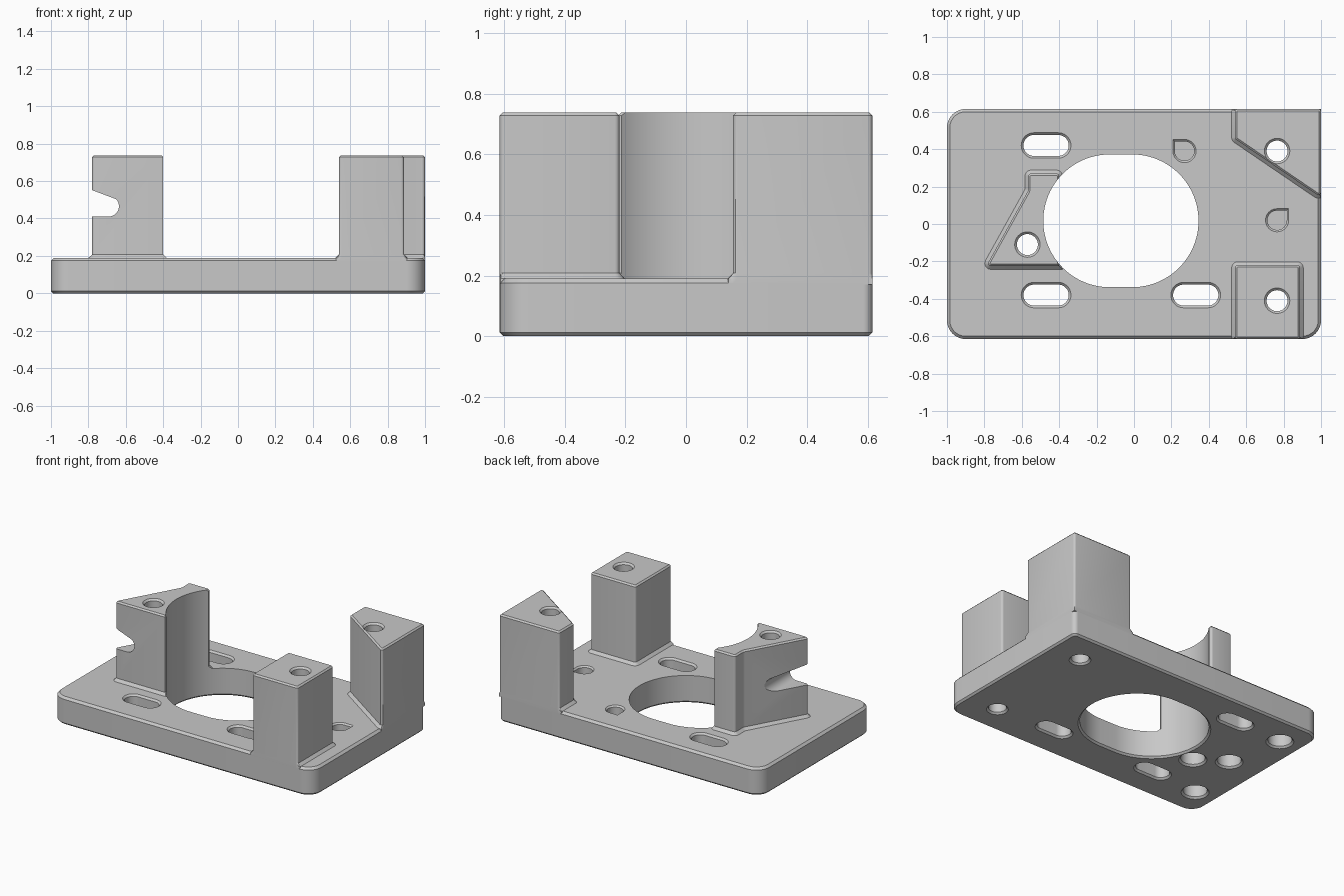
import bpy, bmesh, math
from mathutils import Vector

if "Cube" in bpy.data.objects:
    bpy.data.objects.remove(bpy.data.objects["Cube"])

HX, HY, TOP, HIGH = 1.0, 0.615, 0.19, 0.738

grey = bpy.data.materials.new("plain_grey")
grey.use_nodes = True
grey.diffuse_color = (0.58, 0.58, 0.58, 1)
grey.node_tree.nodes["Principled BSDF"].inputs["Base Color"].default_value = (0.58, 0.58, 0.58, 1)


def rounded(corners, segs=6):
    """Counter-clockwise polygon of (x, y, radius) with its corners rounded."""
    out, n = [], len(corners)
    for i, (x, y, r) in enumerate(corners):
        p = Vector((x, y))
        if r == 0:
            out.append(p)
            continue
        a = (Vector(corners[i - 1][:2]) - p).normalized()
        b = (Vector(corners[(i + 1) % n][:2]) - p).normalized()
        half = a.angle(b) / 2
        centre = p + (a + b).normalized() * r / math.sin(half)
        start = p + a * r / math.tan(half) - centre
        end = p + b * r / math.tan(half) - centre
        sweep = math.atan2(start.x * end.y - start.y * end.x, start.dot(end))
        for k in range(segs + 1):
            c, s = math.cos(sweep * k / segs), math.sin(sweep * k / segs)
            out.append(centre + Vector((start.x * c - start.y * s, start.x * s + start.y * c)))
    return out


def grown(loop, d):
    """Offset a loop outwards by d with mitred corners."""
    out, n = [], len(loop)
    for i, p in enumerate(loop):
        e, f = (p - loop[i - 1]).normalized(), (loop[(i + 1) % n] - p).normalized()
        u, v = Vector((e.y, -e.x)), Vector((f.y, -f.x))
        out.append(p + (u + v) * d / (1 + u.dot(v)))
    return out


def stack(name, loop, levels):
    """Solid from one loop repeated at (offset, height) levels, kept within the footprint if it is a part."""
    bm = bmesh.new()
    rings = []
    for d, z in levels:
        rings.append([bm.verts.new((max(-HX, min(HX, p.x)), max(-HY, min(HY, p.y)), z))
                      for p in grown(loop, d)])
    n = len(loop)
    for lo, hi in zip(rings, rings[1:]):
        for i in range(n):
            j = (i + 1) % n
            bm.faces.new((lo[i], lo[j], hi[j], hi[i]))
    bm.faces.new(rings[0][::-1])
    bm.faces.new(rings[-1])
    bmesh.ops.remove_doubles(bm, verts=bm.verts, dist=1e-5)
    mesh = bpy.data.meshes.new(name)
    bm.to_mesh(mesh)
    bm.free()
    mesh.materials.append(grey)
    ob = bpy.data.objects.new(name, mesh)
    bpy.context.collection.objects.link(ob)
    return ob


def slot(cx, cy, half, r, segs=24):
    """Stadium outline; half = 0 gives a circle."""
    out = []
    for side in (1, -1):
        for k in range(segs + (half > 0)):
            t = math.pi * (k / segs - 0.5)
            out.append(Vector((cx + side * (half + r * math.cos(t)), cy + side * r * math.sin(t))))
    return out


def teardrop(cx, cy, r, turn):
    """Circle with one square corner pointing along the angle turn."""
    out = [Vector((cx + r * math.cos(turn + math.radians(a)), cy + r * math.sin(turn + math.radians(a))))
           for a in range(45, 316, 15)]
    out.append(Vector((cx, cy)) + r * math.sqrt(2) * Vector((math.cos(turn), math.sin(turn))))
    return out


def cut(targets, tool):
    """Subtract a cutter from each part, then discard it."""
    bpy.context.view_layer.update()
    for target in targets:
        mod = target.modifiers.new("cut", "BOOLEAN")
        mod.operation, mod.solver, mod.object = "DIFFERENCE", "EXACT", tool
        bpy.context.view_layer.objects.active = target
        bpy.ops.object.modifier_apply(modifier=mod.name)
    bpy.data.objects.remove(tool)


# Base plate with chamfered rims
plate = rounded([(-HX, -HY, .1), (HX, -HY, .1), (HX, HY, .03), (-HX, HY, .1)], 10)
base = stack("mounting_base", plate, [(-.012, 0), (0, .012), (0, TOP - .015), (-.015, TOP)])

# Three posts with flared feet and chamfered tops
E = .015
FOOT = [(.018, TOP - .02), (.018, TOP), (0, TOP + .018), (0, HIGH - .01), (-.01, HIGH)]
notched = stack("notched_post", rounded([(-.79, -.225, E), (-.40, -.225, 0), (-.40, .27, E),
                                         (-.565, .27, E), (-.565, .18, .04)], 4), FOOT)
front = stack("front_post", rounded([(.54, -HY, E), (.887, -HY, E), (.887, -.22, E), (.54, -.22, E)], 4), FOOT)
corner = stack("corner_post", rounded([(.54, .455, E), (HX, .142, E), (HX, HY, E), (.54, HY, E)], 4), FOOT)

# Large opening, also hollowing the notched post
cut([base, notched], stack("opening", slot(-.07, .017, .06, .355, 48),
                           [(.012, -.05), (.012, 0), (0, .012), (0, 1)]))

# Oblong slots through the plate
for x, y in ((-.47, .42), (-.47, -.38), (.33, -.38)):
    cut([base], stack("slot", slot(x, y, .065, .056),
                      [(.012, -.05), (.012, 0), (0, .012), (0, TOP - .012), (.012, TOP), (.012, .3)]))

# Screw holes down the posts, the notched one wider underneath
for post, x, y, wide in ((corner, .765, .39, 0), (front, .765, -.41, 0), (notched, -.57, -.11, .02)):
    cut([base, post], stack("post_hole", slot(x, y, 0, .056),
                            [(wide + .012, -.05), (wide + .012, 0), (wide, .012), (wide, .1), (0, .121),
                             (0, HIGH - .012), (.012, HIGH), (.012, 1)]))

# Blind holes in the underside
for x, y in ((-.84, .41), (-.76, .015), (-.84, -.41)):
    cut([base], stack("blind_hole", slot(x, y, 0, .075), [(.012, -.05), (.012, 0), (0, .012), (0, .1)]))

# Teardrop pockets in the top
for x, y, turn in ((.27, .39, 135), (.765, .02, 45)):
    cut([base], stack("pocket", teardrop(x, y, .052, math.radians(turn)),
                      [(0, .06), (0, TOP - .01), (.01, TOP), (.01, .3)]))

# Side notch: flat floor, round bottom, sloping roof, turned to run along y
notch = stack("side_notch", rounded([(-.95, .41, 0), (-.56, .41, .055), (-.95, .805, 0)], 12), [(0, -.5), (0, .5)])
for v in notch.data.vertices:
    v.co = (v.co.x, -v.co.z, v.co.y)
cut([notched], notch)

# Smooth curved walls, crisp edges
for part in (base, notched, front, corner):
    bpy.ops.object.select_all(action="DESELECT")
    part.select_set(True)
    bpy.context.view_layer.objects.active = part
    bpy.ops.object.shade_smooth_by_angle(angle=math.radians(28))
